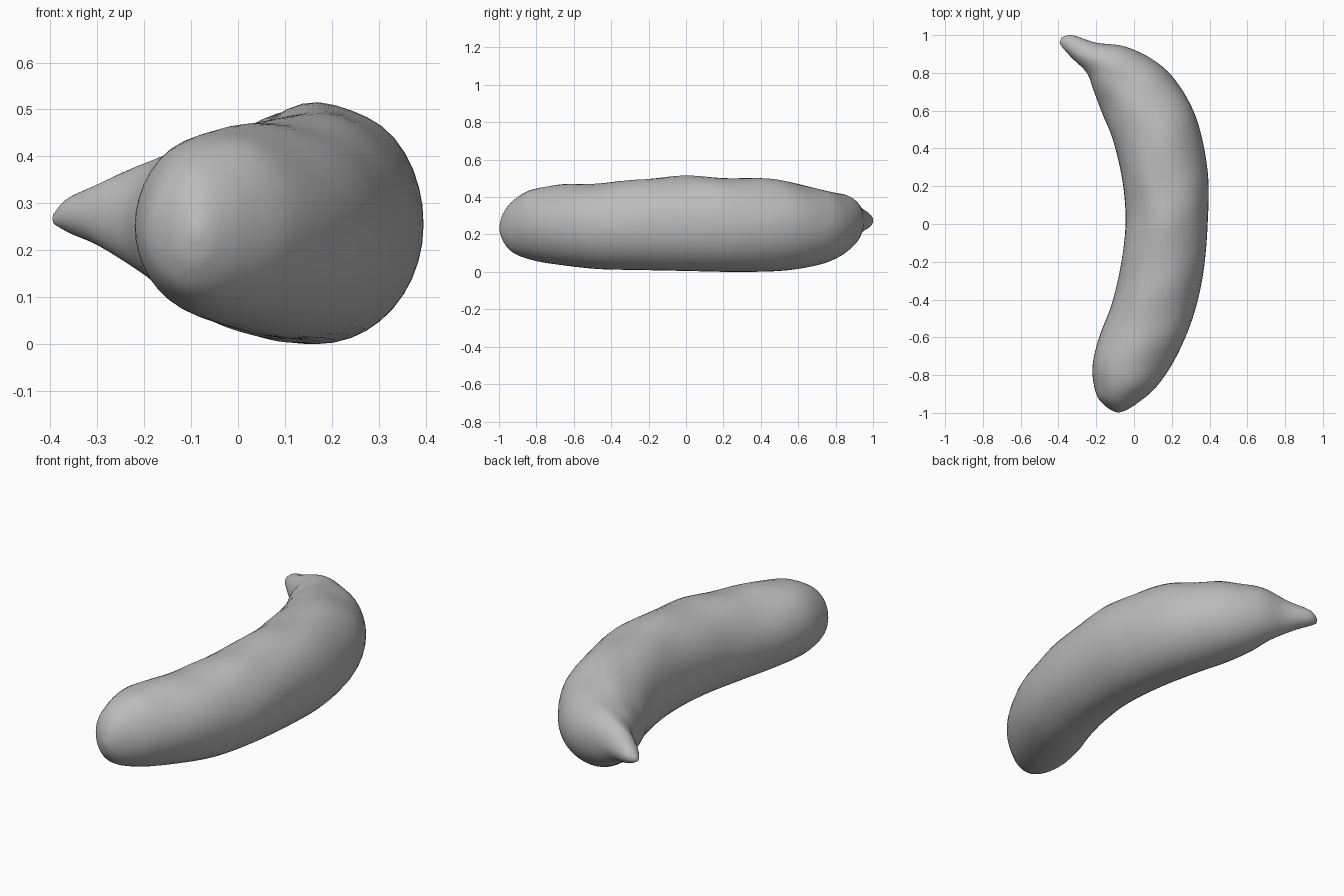
import bpy, bmesh
from math import sin, cos, pi
from mathutils import Vector

SIDES = 40      # points around each cross-section
STEPS = 6       # rings between neighbouring stations

cube = bpy.data.objects.get("Cube")
if cube:
    bpy.data.objects.remove(cube, do_unlink=True)

# Stations from stem to blunt end: inner edge x y, outer edge x y, bottom z, top z
stations = [Vector(s) for s in (
    (-.395, .96, -.385, .985, .255, .28),
    (-.375, .93, -.33, 1.0, .235, .315),
    (-.33, .88, -.2, .96, .2, .35),
    (-.25, .8, -.05, .94, .13, .4),
    (-.215, .71, .1, .87, .07, .425),
    (-.17, .59, .22, .76, .03, .45),
    (-.11, .44, .33, .56, .005, .49),
    (-.06, .22, .39, .28, 0, .505),
    (-.045, 0, .39, 0, .005, .51),
    (-.07, -.22, .365, -.27, .01, .495),
    (-.12, -.43, .31, -.5, .015, .475),
    (-.185, -.6, .22, -.71, .035, .465),
    (-.22, -.76, .12, -.86, .06, .445),
    (-.2, -.9, .03, -.94, .1, .385),
    (-.15, -.965, -.04, -.985, .16, .315),
    (-.1, -.995, -.08, -.998, .22, .25),
)]


def spline(points, steps):
    """Smooth interpolation through every station."""
    out = []
    padded = [points[0]] + points + [points[-1]]
    for a, b, c, d in zip(padded, padded[1:], padded[2:], padded[3:]):
        for i in range(steps):
            t = i / steps
            out.append(b + (c - a) * (t / 2)
                       + (a * 2 - b * 5 + c * 4 - d) * (t * t / 2)
                       + (b * 3 - a - c * 3 + d) * (t ** 3 / 2))
    return out + [points[-1]]


def lump(along, angle):
    """Gentle uneven dents, strongest on the upper side."""
    upper = max(0, sin(angle)) ** 0.5
    fade = sin(pi * along) ** 0.5
    wave = sin(along * 62 + cos(angle) * 3) + sin(along * 37 - cos(angle) * 6)
    return 1 + 0.012 * upper * fade * wave


def make_skin(name, rings, material):
    bm = bmesh.new()
    loops = []
    for n, s in enumerate(rings):
        inner = Vector((s[0], s[1], 0))
        outer = Vector((s[2], s[3], 0))
        centre = (inner + outer) / 2 + Vector((0, 0, (s[4] + s[5]) / 2))
        across = (outer - inner) / 2
        upward = Vector((0, 0, (s[5] - s[4]) / 2))
        loop = []
        for k in range(SIDES):
            a = 2 * pi * k / SIDES
            r = lump(n / (len(rings) - 1), a)
            loop.append(bm.verts.new(centre + (across * cos(a) + upward * sin(a)) * r))
        loops.append(loop)
    for p, q in zip(loops, loops[1:]):
        for k in range(SIDES):
            j = (k + 1) % SIDES
            bm.faces.new((p[k], p[j], q[j], q[k]))
    bm.faces.new(loops[0])
    bm.faces.new(loops[-1])
    bmesh.ops.recalc_face_normals(bm, faces=bm.faces)
    mesh = bpy.data.meshes.new(name)
    bm.to_mesh(mesh)
    bm.free()
    mesh.materials.append(material)
    obj = bpy.data.objects.new(name, mesh)
    bpy.context.collection.objects.link(obj)
    return obj


# Plain grey skin
grey = bpy.data.materials.new("grey skin")
grey.use_nodes = True
colour = (0.5, 0.5, 0.5, 1)
grey.diffuse_color = colour
grey.node_tree.nodes["Principled BSDF"].inputs["Base Color"].default_value = colour

# Curved fruit body with its pointed stem
fruit = make_skin("curved_fruit", spline(stations, STEPS), grey)
bpy.ops.object.select_all(action="DESELECT")
fruit.select_set(True)
bpy.context.view_layer.objects.active = fruit
bpy.ops.object.shade_smooth_by_angle(angle=pi / 3)
